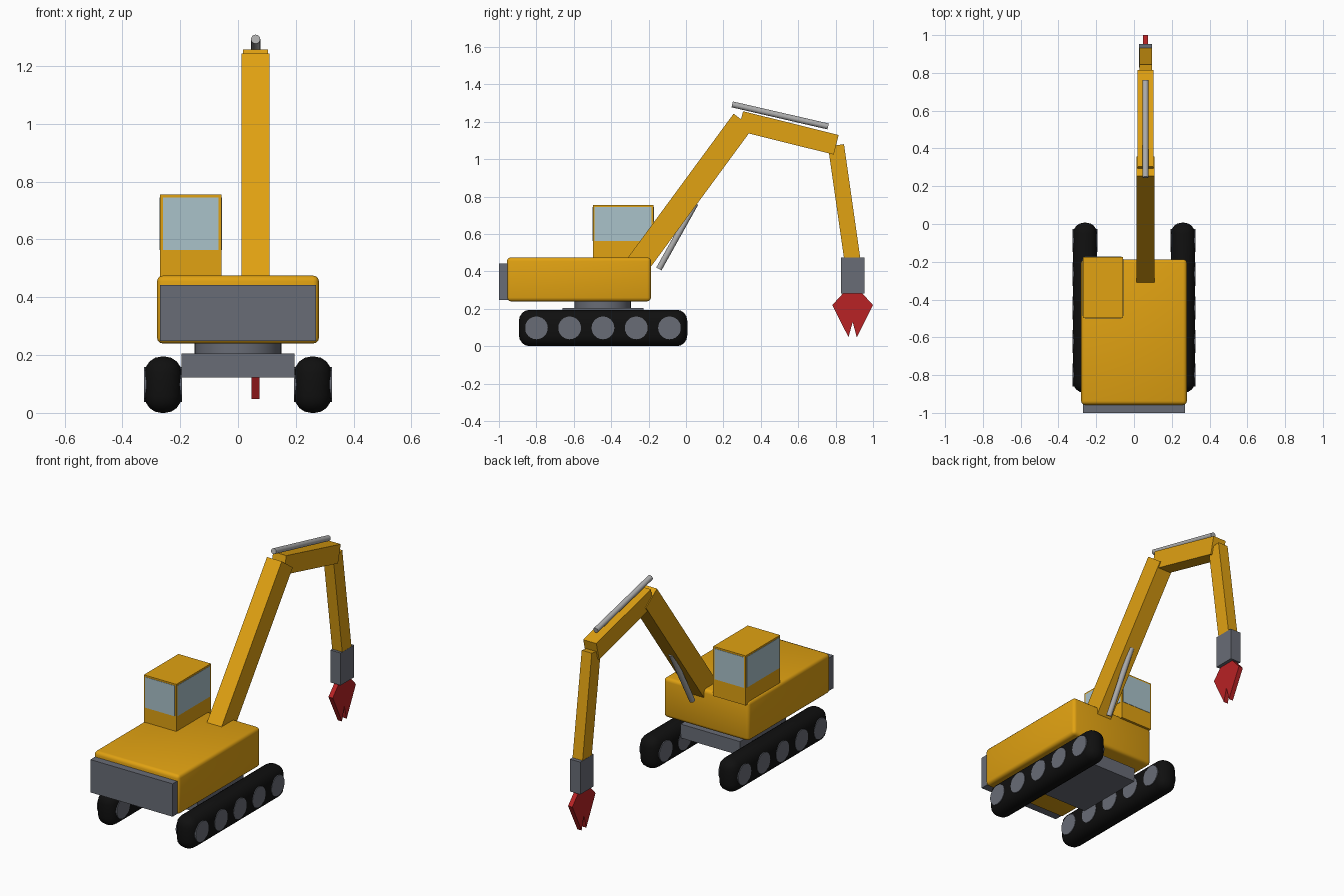
import bpy, bmesh, math
from mathutils import Vector, Matrix

if "Cube" in bpy.data.objects:
    bpy.data.objects.remove(bpy.data.objects["Cube"], do_unlink=True)


def material(name, rgb, rough=0.6):
    m = bpy.data.materials.new(name)
    m.use_nodes = True
    m.diffuse_color = (*rgb, 1)
    shader = m.node_tree.nodes["Principled BSDF"]
    shader.inputs["Base Color"].default_value = (*rgb, 1)
    shader.inputs["Roughness"].default_value = rough
    return m


YELLOW = material("machine yellow", (0.75, 0.36, 0.006))
GREY = material("dark grey steel", (0.14, 0.15, 0.18))
BLACK = material("black rubber", (0.005, 0.005, 0.005))
GLASS = material("pale blue glass", (0.40, 0.54, 0.59))
STEEL = material("light steel", (0.42, 0.42, 0.42))
RED = material("claw red", (0.48, 0.016, 0.018))


def finish(name, bm, mat, smooth=False):
    bmesh.ops.recalc_face_normals(bm, faces=bm.faces)
    mesh = bpy.data.meshes.new(name)
    bm.to_mesh(mesh)
    bm.free()
    mesh.materials.append(mat)
    ob = bpy.data.objects.new(name, mesh)
    bpy.context.collection.objects.link(ob)
    if smooth:
        bpy.ops.object.select_all(action="DESELECT")
        ob.select_set(True)
        bpy.context.view_layer.objects.active = ob
        bpy.ops.object.shade_smooth_by_angle(angle=math.radians(35))
    return ob


def box(name, x, y, z, mat, bevel=0, segments=3):
    """Box spanning the given (low, high) ranges."""
    bm = bmesh.new()
    bmesh.ops.create_cube(bm, size=1)
    for v in bm.verts:
        v.co = [r[0] + (c + 0.5) * (r[1] - r[0]) for c, r in zip(v.co, (x, y, z))]
    if bevel:
        bmesh.ops.bevel(bm, geom=bm.edges[:], offset=bevel, segments=segments,
                        profile=0.5, affect="EDGES")
    return finish(name, bm, mat, bool(bevel))


def rod(name, start, end, radius, mat, sides=24):
    """Capped cylinder between two points."""
    a, b = Vector(start), Vector(end)
    bm = bmesh.new()
    turn = (b - a).to_track_quat("Z", "Y").to_matrix().to_4x4()
    bmesh.ops.create_cone(bm, cap_ends=True, segments=sides, radius1=radius,
                          radius2=radius, depth=(b - a).length,
                          matrix=Matrix.Translation((a + b) / 2) @ turn)
    return finish(name, bm, mat, True)


def plate(name, outline, x, width, mat):
    """Side outline in (y, z), extruded across x."""
    bm = bmesh.new()
    face = bm.faces.new([bm.verts.new((x - width / 2, y, z)) for y, z in outline])
    new = bmesh.ops.extrude_face_region(bm, geom=[face])["geom"]
    bmesh.ops.translate(bm, vec=(width, 0, 0),
                        verts=[g for g in new if isinstance(g, bmesh.types.BMVert)])
    return finish(name, bm, mat)


def beam(name, start, end, depth, width, mat):
    """Straight arm section along a centre line in (y, z)."""
    a, b = Vector(start), Vector(end)
    side = (b - a).normalized().orthogonal() * depth / 2
    return plate(name, [a + side, b + side, b - side, a - side], ARM_X, width, mat)


ARM_X = 0.061

# Crawler tracks with road wheels showing on both faces
for side, s in (("right", -1), ("left", 1)):
    box(side + "_track", sorted((s * 0.195, s * 0.323)), (-0.893, 0.007),
        (0, 0.195), BLACK, 0.058, 4)
    for i in range(5):
        y = -0.80 + i * 0.178
        rod(f"{side}_wheel_{i + 1}", (s * 0.193, y, 0.098), (s * 0.325, y, 0.098),
            0.061, GREY)

# Undercarriage and slewing ring
box("chassis", (-0.195, 0.195), (-0.66, -0.228), (0.123, 0.205), GREY)
rod("turntable", (0, -0.445, 0.19), (0, -0.445, 0.25), 0.15, GREY, 32)

# Upper body and counterweight
box("body", (-0.28, 0.28), (-0.957, -0.187), (0.24, 0.475), YELLOW, 0.02)
box("counterweight", (-0.27, 0.27), (-1.0, -0.95), (0.248, 0.443), GREY)

# Cab with a thin pane on each side
CAB_X, CAB_Y = (-0.27, -0.057), (-0.498, -0.174)
box("cab", CAB_X, CAB_Y, (0.46, 0.755), YELLOW)
PANE_Z, T = (0.563, 0.745), 0.002
for name, x in (("right", CAB_X[0]), ("left", CAB_X[1])):
    box(name + "_window", (x - T, x + T), (CAB_Y[0] + 0.01, CAB_Y[1] - 0.01),
        PANE_Z, GLASS)
for name, y in (("front", CAB_Y[0]), ("back", CAB_Y[1])):
    box(name + "_window", (CAB_X[0] + 0.01, CAB_X[1] - 0.01), (y - T, y + T),
        PANE_Z, GLASS)

# Arm sections
beam("boom", (-0.315, 0.36), (0.306, 1.205), 0.128, 0.097, YELLOW)
beam("middle_arm", (0.292, 1.204), (0.803, 1.077), 0.108, 0.086, YELLOW)
beam("outer_arm", (0.802, 1.074), (0.891, 0.451), 0.086, 0.066, YELLOW)

# Hydraulic cylinders
rod("boom_cylinder", (ARM_X, -0.145, 0.413), (ARM_X, 0.051, 0.764), 0.016, STEEL, 16)
rod("arm_cylinder", (ARM_X, 0.247, 1.293), (ARM_X, 0.76, 1.175), 0.016, STEEL, 16)

# Claw coupler and two-pronged claw
box("coupler", (ARM_X - 0.034, ARM_X + 0.034), (0.828, 0.954), (0.283, 0.475), GREY)
CLAW_Y = 0.891
right_half = [(0.045, 0.29), (0.109, 0.22), (0.022, 0.048), (0, 0.13)]
left_half = [(-y, z) for y, z in reversed(right_half[:-1])]
plate("claw", [(CLAW_Y + y, z) for y, z in right_half + left_half], ARM_X, 0.028, RED)
